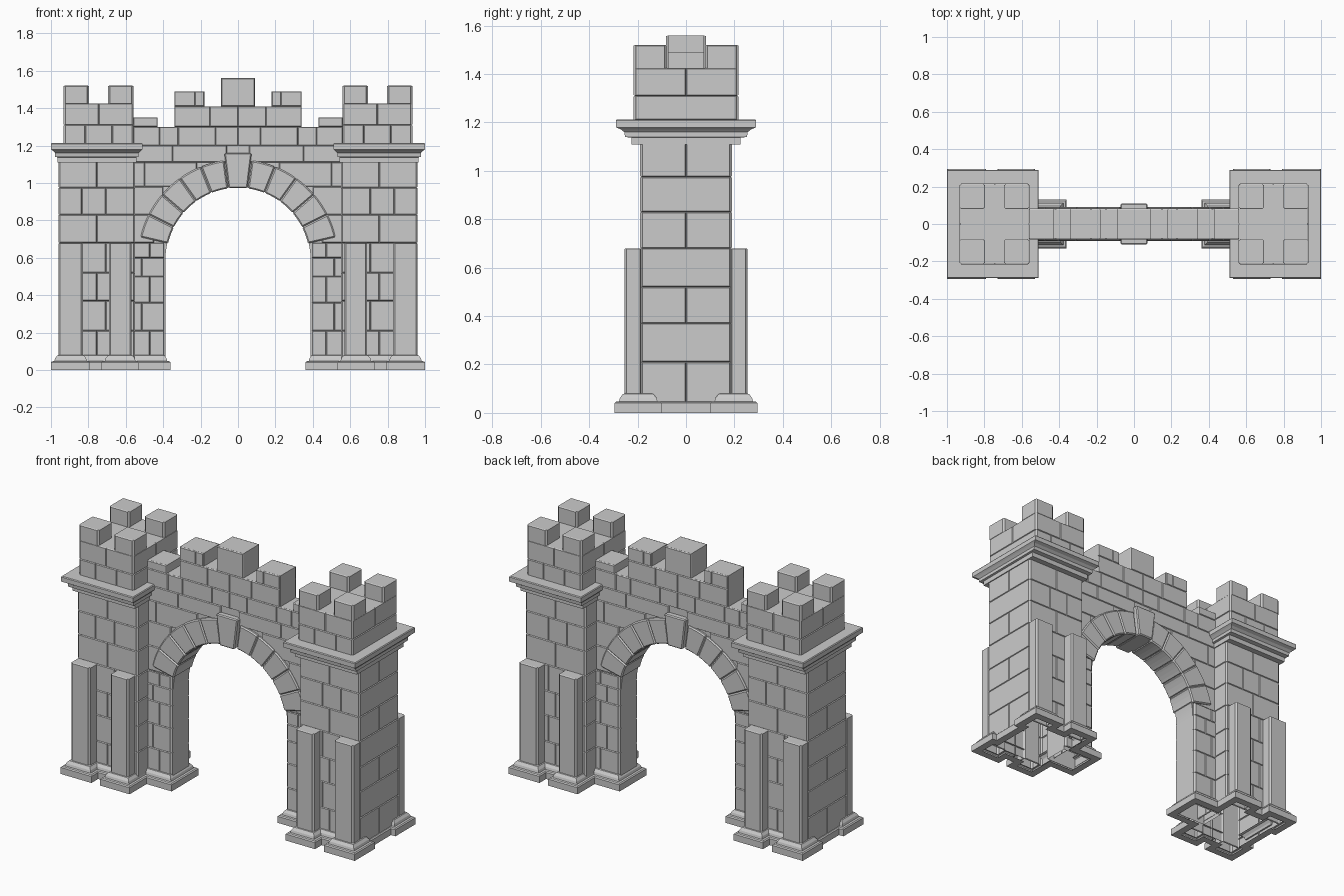
import bpy, bmesh, math
from mathutils import Vector

if "Cube" in bpy.data.objects:
    bpy.data.objects.remove(bpy.data.objects["Cube"])


def finish(name, bm, mirror=False, bevel=0, smooth=False):
    me = bpy.data.meshes.new(name)
    bm.to_mesh(me)
    bm.free()
    ob = bpy.data.objects.new(name, me)
    bpy.context.collection.objects.link(ob)
    if bevel:
        m = ob.modifiers.new("edge_wear", 'BEVEL')
        m.width, m.segments, m.limit_method = bevel, 1, 'ANGLE'
        m.angle_limit = math.radians(40)
    if mirror:
        m = ob.modifiers.new("other_side", 'MIRROR')
        m.use_mirror_merge = False
    if smooth:
        bpy.ops.object.select_all(action='DESELECT')
        ob.select_set(True)
        bpy.context.view_layer.objects.active = ob
        bpy.ops.object.shade_smooth_by_angle(angle=math.radians(25))
    return ob


def rect(cx, hx, hy):
    return [(cx - hx, -hy), (cx + hx, -hy), (cx + hx, hy), (cx - hx, hy)]


def offset(poly, dx, dy):
    """Move each side of a right-angled counter-clockwise outline outward."""
    out = []
    n = len(poly)
    for i in range(n):
        p = Vector(poly[i])
        move = Vector((0, 0))
        for a, b in ((poly[i - 1], poly[i]), (poly[i], poly[(i + 1) % n])):
            d = (Vector(b) - Vector(a)).normalized()
            move += Vector((d.y * dx, -d.x * dy))
        out.append(tuple(p + move))
    return out


def loft(bm, poly, profile):
    """Moulding: outline swept through (x offset, y offset, z) steps."""
    rings = [[bm.verts.new((x, y, z)) for x, y in offset(poly, dx, dy)]
             for dx, dy, z in profile]
    n = len(poly)
    for a, b in zip(rings, rings[1:]):
        for i in range(n):
            j = (i + 1) % n
            bm.faces.new((a[i], a[j], b[j], b[i]))


def stone(bm, p, q, z0, z1, depth=0.006, edge=0.005):
    """One stone face with chamfered edges, raised from the joint plane."""
    vs = [bm.verts.new((x, y, z)) for (x, y), z in
          ((p, z0), (q, z0), (q, z1), (p, z1))]
    f = bm.faces.new(vs)
    f.normal_update()
    bmesh.ops.inset_individual(bm, faces=[f], thickness=edge, depth=depth)


def courses(bm, poly, zs, joints=lambda row, side: (), cap=False):
    poly = offset(poly, -0.006, -0.006)
    for r, (z0, z1) in enumerate(zip(zs, zs[1:])):
        for s in range(len(poly)):
            a, b = Vector(poly[s]), Vector(poly[(s + 1) % len(poly)])
            cuts = [0, *joints(r, s), 1]
            for t0, t1 in zip(cuts, cuts[1:]):
                stone(bm, a.lerp(b, t0), a.lerp(b, t1), z0, z1)
    if cap:
        bm.faces.new([bm.verts.new((x, y, zs[-1])) for x, y in poly])


def prism(bm, pts, hy):
    """Front-view outline (x, z) extruded through the wall."""
    fr = [bm.verts.new((x, -hy, z)) for x, z in pts]
    bk = [bm.verts.new((x, hy, z)) for x, z in pts]
    faces = [bm.faces.new(fr), bm.faces.new(bk[::-1])]
    for i in range(len(pts)):
        j = (i + 1) % len(pts)
        faces.append(bm.faces.new((fr[i], bk[i], bk[j], fr[j])))
    bmesh.ops.recalc_face_normals(bm, faces=faces)


def tower_joints(row, side):
    if side % 2 == 0:
        return (0.3, 0.62) if row % 2 else (0.5,)
    return () if row % 2 else (0.5,)


# tower shaft
bm = bmesh.new()
courses(bm, rect(-0.755, 0.205, 0.19),
        [0.02, 0.21, 0.37, 0.52, 0.68, 0.83, 0.975, 1.12], tower_joints)
finish("tower_shaft", bm, mirror=True)

# pilasters on front and back
bm = bmesh.new()
for cx, hx in ((-0.895, 0.065), (-0.63, 0.061)):
    for s in (-1, 1):
        box = [(x, y + s * 0.2175) for x, y in rect(cx, hx, 0.0375)]
        courses(bm, box, [0.02, 0.68], cap=True)
finish("pilasters", bm, mirror=True)

# stepped base around the tower, pilasters and arch jamb
front = [(-0.96, -0.255), (-0.83, -0.255), (-0.83, -0.19), (-0.69, -0.19),
         (-0.69, -0.255), (-0.57, -0.255), (-0.57, -0.09), (-0.40, -0.09)]
foot = ([(-0.93, -0.14), (-0.96, -0.14)] + front
        + [(x, -y) for x, y in front[::-1]] + [(-0.96, 0.14), (-0.93, 0.14)])
bm = bmesh.new()
loft(bm, foot, [(o, o, z) for o, z in
                ((-0.005, 0), (0.04, 0), (0.04, 0.04), (0.034, 0.046), (0.022, 0.048),
                 (0.018, 0.062), (0.006, 0.078), (-0.008, 0.082))])
finish("tower_base", bm, mirror=True)

# cornice
bm = bmesh.new()
loft(bm, rect(-0.755, 0.205, 0.19),
     [(-0.01, -0.01, 1.108), (0.006, 0.035, 1.108), (0.006, 0.035, 1.137),
      (0.018, 0.062, 1.14), (0.018, 0.065, 1.16), (0.03, 0.08, 1.172),
      (0.04, 0.1, 1.18), (0.04, 0.1, 1.208), (0.036, 0.096, 1.213),
      (-0.06, -0.02, 1.213)])
finish("cornice", bm, mirror=True)

# tower crown and corner merlons
bm = bmesh.new()
courses(bm, rect(-0.745, 0.187, 0.217), [1.21, 1.31, 1.425],
        lambda r, s: (0.5,) if r else ((0.3, 0.7) if s % 2 == 0 else ()), cap=True)
for cx in (-0.865, -0.627):
    for cy in (-0.148, 0.148):
        box = [(x, y + cy) for x, y in rect(cx, 0.068, 0.069)]
        courses(bm, box, [1.42, 1.52], cap=True)
finish("tower_crown", bm, mirror=True)

# arch wall core with stepped parapet
CZ, R = 0.59, 0.388
half = [(0.09, 1.56), (0.09, 1.41), (0.18, 1.41), (0.18, 1.49), (0.34, 1.49),
        (0.34, 1.30), (0.43, 1.30), (0.43, 1.35), (0.60, 1.35), (0.60, 0), (R, 0)]
half += [(R * math.cos(a), CZ + R * math.sin(a))
         for a in (math.radians(3 * i) for i in range(30))]
bm = bmesh.new()
prism(bm, half + [(0, CZ + R)] + [(-x, z) for x, z in half[::-1]], 0.075)
bmesh.ops.delete(bm, geom=[f for f in bm.faces if f.calc_center_median().z < 0.001],
                 context='FACES_ONLY')
finish("arch_wall_core", bm, smooth=True)

# wall stones: (bottom, top, joint positions), mirrored left-right, front-back
rows = [(0.68, 0.83, (-0.56, -0.45)), (0.83, 0.98, (-0.56, -0.40)),
        (0.98, 1.11, (-0.56, -0.50, -0.22)), (1.11, 1.20, (-0.56, -0.35, -0.06)),
        (1.20, 1.30, (-0.56, -0.42, -0.32, -0.12, 0)),
        (1.30, 1.35, (-0.56, -0.43)), (1.30, 1.41, (-0.34, -0.15, 0)),
        (1.41, 1.49, (-0.34, -0.23, -0.18)), (1.41, 1.56, (-0.09, 0.09))]
bm = bmesh.new()
for z0, z1, xs in rows:
    for a, b in zip(xs, xs[1:]):
        for x0, x1 in {(a, b), (-b, -a)}:
            stone(bm, (x0, -0.076), (x1, -0.076), z0, z1)
            stone(bm, (x1, 0.076), (x0, 0.076), z0, z1)
finish("wall_stones", bm)

# jamb stones
bm = bmesh.new()
for i, (z0, z1) in enumerate(((0.02, 0.21), (0.21, 0.36), (0.36, 0.50),
                              (0.50, 0.60), (0.60, 0.68))):
    courses(bm, rect(-0.495, 0.105, 0.089), [z0, z1],
            lambda r, s: ((0.4,) if i % 2 else (0.62,)) if s % 2 == 0 else ())
finish("jamb_stones", bm, mirror=True)

# voussoirs of the arch ring
bm = bmesh.new()
N, A0, A1 = 5, 13, 82
step = (A1 - A0) / N
for k in range(N):
    ang = [math.radians(180 - (A0 + step * (k + t / 4))) for t in range(5)]
    arc = [(r * math.cos(a), CZ + r * math.sin(a))
           for r, seq in ((0.535, ang), (0.384, ang[::-1])) for a in seq]
    prism(bm, arc, 0.092)
finish("voussoirs", bm, mirror=True, bevel=0.007)

# keystone
bm = bmesh.new()
prism(bm, [(-0.05, 0.972), (0.05, 0.972), (0.073, 1.16), (-0.073, 1.16)], 0.11)
finish("keystone", bm, bevel=0.006)
